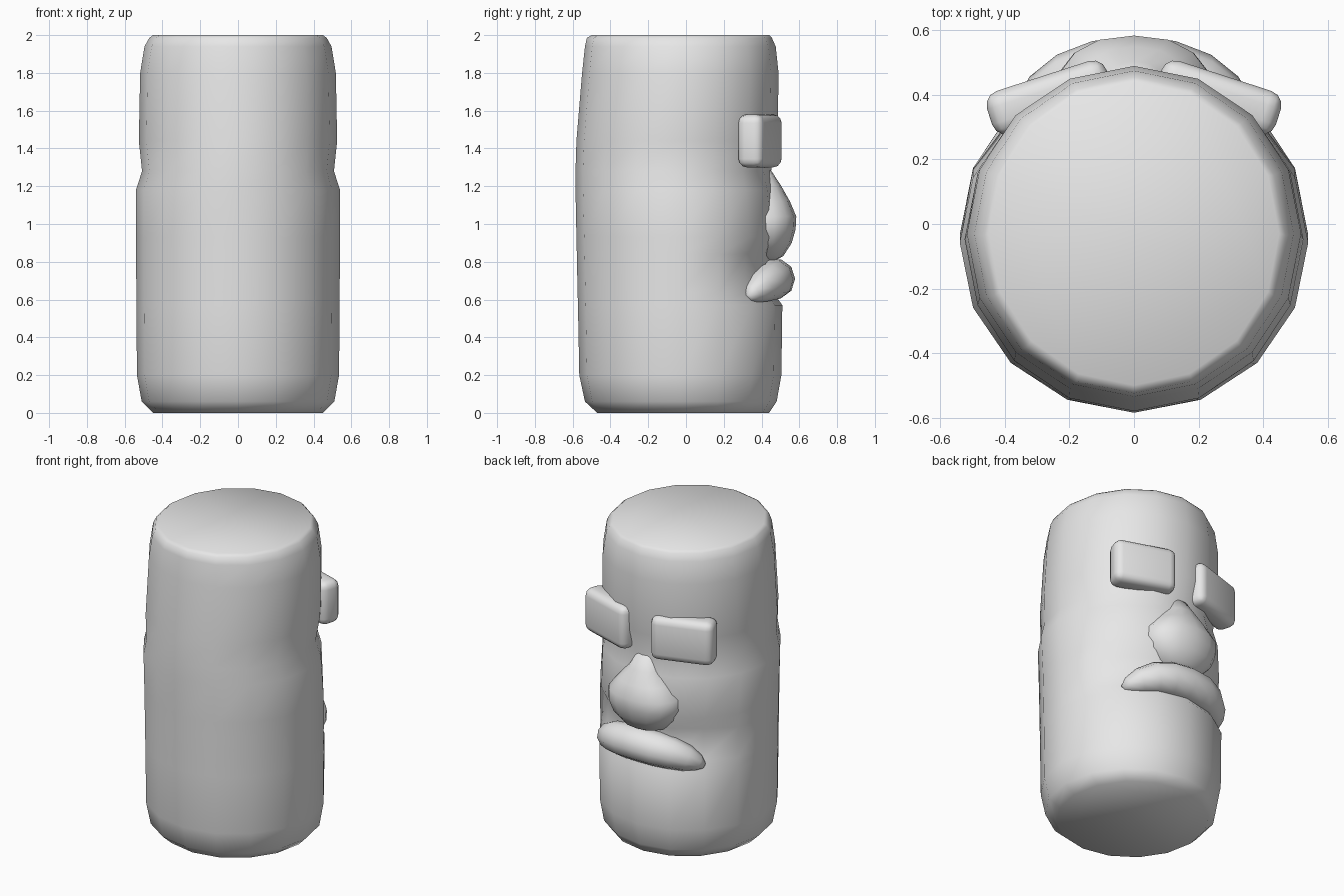
import bpy, bmesh, math
from mathutils import Vector, Matrix

if "Cube" in bpy.data.objects:
    bpy.data.objects.remove(bpy.data.objects["Cube"], do_unlink=True)

GREY = (0.8, 0.8, 0.8, 1)
stone = bpy.data.materials.new("grey_stone")
stone.use_nodes = True
stone.diffuse_color = GREY
next(n for n in stone.node_tree.nodes if n.type == 'BSDF_PRINCIPLED').inputs["Base Color"].default_value = GREY


def finish(name, bm):
    bmesh.ops.recalc_face_normals(bm, faces=bm.faces)
    for f in bm.faces:
        f.smooth = True
    me = bpy.data.meshes.new(name)
    bm.to_mesh(me)
    bm.free()
    me.materials.append(stone)
    ob = bpy.data.objects.new(name, me)
    bpy.context.collection.objects.link(ob)
    return ob


def loft(name, rings):
    """Join equal rings of points and cap both ends."""
    bm = bmesh.new()
    loops = [[bm.verts.new(p) for p in ring] for ring in rings]
    n = len(loops[0])
    for a, b in zip(loops, loops[1:]):
        for i in range(n):
            j = (i + 1) % n
            bm.faces.new((a[i], a[j], b[j], b[i]))
    bm.faces.new(loops[0])
    bm.faces.new(loops[-1])
    return finish(name, bm)


def body_ring(z, rx, back, front, dent):
    ring = []
    for i in range(16):
        a = math.tau * i / 16
        # the hollow around the mouth only reaches the face side
        k = 1 - dent if math.sin(a) > 0.6 else 1
        y = (front + back) / 2 + (front - back) / 2 * math.sin(a) * k
        ring.append((rx * math.cos(a) * k, y, z))
    return ring


# Body: height, half width, back, front, hollow depth
BODY = [(0, .45, -.47, .44, 0), (.06, .51, -.535, .48, 0), (.2, .535, -.565, .505, 0),
        (.57, .538, -.572, .51, 0), (.64, .538, -.574, .51, .09), (.84, .54, -.578, .51, .1),
        (.93, .54, -.58, .505, .02), (1.18, .54, -.585, .47, 0), (1.28, .508, -.585, .45, 0),
        (1.44, .525, -.58, .485, 0), (1.8, .518, -.55, .49, 0), (1.94, .495, -.535, .475, 0),
        (1.985, .47, -.525, .455, 0), (2, .45, -.5, .44, 0)]
loft("body", [body_ring(*r) for r in BODY])


# Nose: height, half width, front
def nose_ring(z, w, front):
    ring = []
    for i in range(16):
        a = math.tau * i / 16
        c, s = math.cos(a), math.sin(a)
        x = math.copysign(abs(c) ** 0.85, c) * w
        ring.append((x, .38 + (front - .38) * math.copysign(abs(s) ** 0.85, s), z))
    return ring


NOSE = [(.8, .06, .46), (.83, .15, .515), (.9, .22, .56), (.97, .25, .58), (1.04, .245, .584),
        (1.12, .18, .55), (1.2, .11, .505), (1.3, .06, .44)]
loft("nose", [nose_ring(*r) for r in NOSE])

# Lip: a downturned tube that tapers to the mouth corners
half = [((0, .47, .71), .108), ((.11, .463, .705), .106), ((.2, .435, .69), .098),
        ((.28, .39, .66), .08), ((.335, .35, .63), .05), ((.36, .33, .61), .02)]
path = [((-x, y, z), r) for (x, y, z), r in reversed(half[1:])] + half
lip_rings = []
for i, (p, r) in enumerate(path):
    before, after = path[max(i - 1, 0)][0], path[min(i + 1, len(path) - 1)][0]
    tangent = (Vector(after) - Vector(before)).normalized()
    out = tangent.cross(Vector((0, 0, -1))).normalized()
    up = tangent.cross(out)
    lip_rings.append([Vector(p) + out * r * math.cos(math.tau * k / 10)
                      + up * r * math.sin(math.tau * k / 10) for k in range(10)])
loft("lip", lip_rings)

# Eyes: rounded blocks turned to follow the body
for side, label in ((1, "left"), (-1, "right")):
    bm = bmesh.new()
    bmesh.ops.create_cube(bm, size=1, matrix=Matrix.Diagonal((.39, .14, .28, 1)))
    bmesh.ops.bevel(bm, geom=bm.edges[:], offset=.045, segments=3, profile=.5, affect='EDGES')
    turn = Matrix.Rotation(math.radians(-18 * side), 4, 'Z')
    bm.transform(Matrix.Translation((.262 * side, .392, 1.44)) @ turn)
    finish(label + "_eye", bm)
